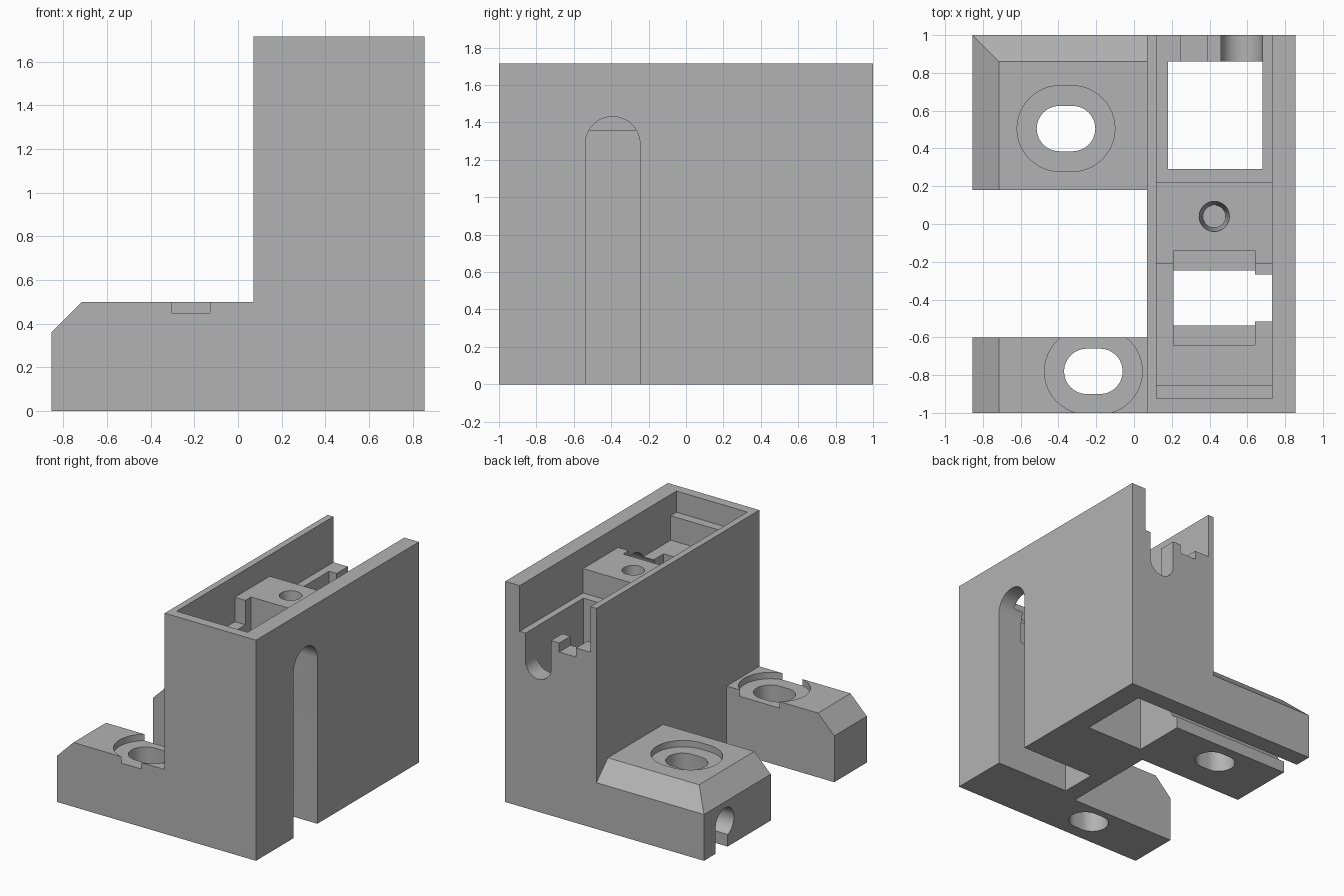
import bpy, bmesh, math
from mathutils import Vector

if "Cube" in bpy.data.objects:
    bpy.data.objects.remove(bpy.data.objects["Cube"], do_unlink=True)

grey = bpy.data.materials.new("plain_grey")
grey.use_nodes = True
colour = (0.45, 0.45, 0.45, 1)
grey.diffuse_color = colour
grey.node_tree.nodes["Principled BSDF"].inputs["Base Color"].default_value = colour


def prism(name, points, axis, start, end, taper=1.0):
    """Extrude a 2D outline along an axis; taper scales the start end."""
    bm = bmesh.new()
    cu = sum(p[0] for p in points) / len(points)
    cv = sum(p[1] for p in points) / len(points)
    rings = []
    for level, s in ((start, taper), (end, 1.0)):
        ring = []
        for u, v in points:
            u, v = cu + (u - cu) * s, cv + (v - cv) * s
            co = {"x": (level, u, v), "y": (u, level, v), "z": (u, v, level)}[axis]
            ring.append(bm.verts.new(Vector(co)))
        rings.append(ring)
        bm.faces.new(ring)
    n = len(points)
    for i in range(n):
        j = (i + 1) % n
        bm.faces.new((rings[0][i], rings[0][j], rings[1][j], rings[1][i]))
    bmesh.ops.recalc_face_normals(bm, faces=bm.faces)
    mesh = bpy.data.meshes.new(name)
    bm.to_mesh(mesh)
    bm.free()
    mesh.materials.append(grey)
    obj = bpy.data.objects.new(name, mesh)
    bpy.context.scene.collection.objects.link(obj)
    return obj


def rect(u0, u1, v0, v1):
    return [(u0, v0), (u1, v0), (u1, v1), (u0, v1)]


def stadium(u, v, r, du=0.0, dv=0.0, n=24):
    """Round outline stretched by du or dv on either side of its centre."""
    pts = []
    for half in (0, 1):
        sign = -1 if half else 1
        turn = (0 if dv else -math.pi / 2) + half * math.pi
        for i in range(n + 1 if du or dv else n):
            a = turn + math.pi * i / n
            pts.append((u + sign * du + r * math.cos(a), v + sign * dv + r * math.sin(a)))
    return pts


# Solid L-shaped block with a chamfered toe
body = prism("bracket_body", [(-0.855, 0), (0.855, 0), (0.855, 1.715), (0.07, 1.715),
                              (0.07, 0.5), (-0.715, 0.5), (-0.855, 0.36)], "y", -1, 1)


def cut(points, axis, start, end, taper=1.0):
    cutter = prism("cutter", points, axis, start, end, taper)
    cutter.hide_render = True
    mod = body.modifiers.new("cut", "BOOLEAN")
    mod.operation = "DIFFERENCE"
    mod.solver = "EXACT"
    mod.object = cutter
    bpy.context.view_layer.objects.active = body
    bpy.ops.object.modifier_apply(modifier=mod.name)
    bpy.data.objects.remove(cutter, do_unlink=True)


# Gap between the two feet, and the back chamfer
cut(rect(-1, 0.07, -0.6, 0.18), "z", -0.1, 1)
cut([(0.76, 0.6), (1.1, 0.26), (1.1, 0.6)], "x", -1, 0.07)

# Slotted bolt holes with shallow counterbores
for x, y in ((-0.36, 0.505), (-0.215, -0.78)):
    cut(stadium(x, y, 0.227, du=0.032), "z", 0.45, 0.7)
    cut(stadium(x, y, 0.12, du=0.035), "z", -0.1, 0.6)

# Top cavity: back tray, front tray and front step around a raised block
top = 1.9
cut(rect(0.12, 0.73, 0.22, 1.1), "z", 1.36, top)
cut(rect(0.12, 0.73, -0.855, -0.21), "z", 1.36, top)
cut(rect(0.12, 0.73, -0.925, 0.3), "z", 1.55, top)

# Pocket under the front tray, biting into the raised block
cut(rect(0.21, 0.64, -0.64, -0.14), "z", 1.11, top)

# Square shaft and tapered screw hole
cut(rect(0.18, 0.68, 0.29, 0.86), "z", -0.1, 1.5)
cut(stadium(0.425, 0.04, 0.08), "z", 1.15, 1.551, 0.75)

# Arched side slot
cut(stadium(-0.392, 0.54, 0.146, dv=0.745), "x", 0.21, 1)

# Back wall: round-bottomed cable notch and small step
cut(stadium(0.57, 1.4, 0.109, dv=0.26), "y", 0.8, 1.1)
cut(rect(0.245, 0.39, 1.29, 1.5), "y", 0.8, 1.1)

# Keyhole cable channel along the underside of the back foot
cut(rect(0.71, 0.86, -0.1, 0.2), "x", -1, 0.2)
cut(stadium(0.745, 0.2, 0.112), "x", -1, 0.2)

bpy.ops.object.select_all(action="DESELECT")
body.select_set(True)
bpy.context.view_layer.objects.active = body
bpy.ops.object.shade_smooth_by_angle(angle=math.radians(30))
